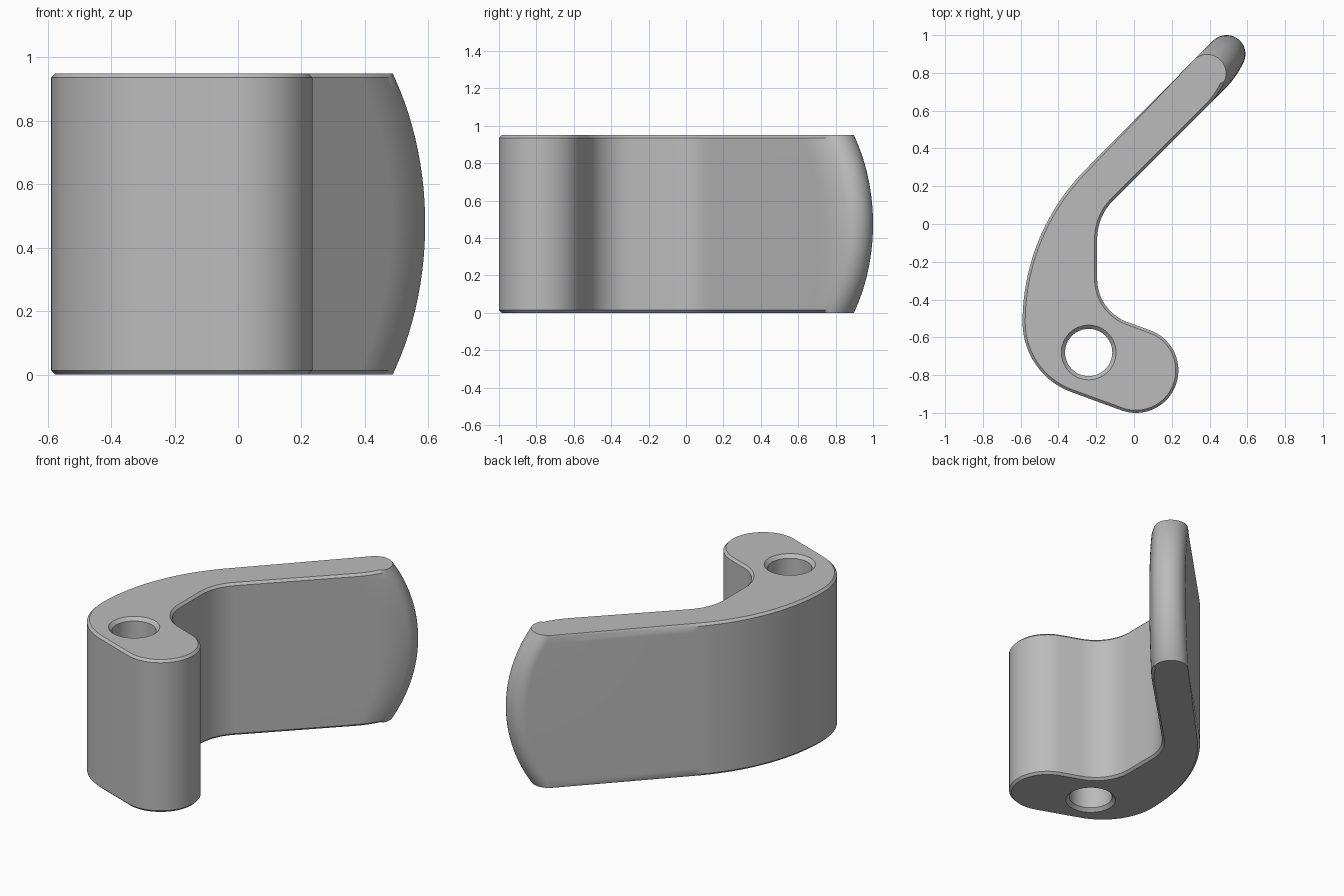
import bpy, bmesh
from math import cos, sin, radians, sqrt, pi
from mathutils import Vector

cube = bpy.data.objects.get("Cube")
if cube:
    bpy.data.objects.remove(cube, do_unlink=True)

HEIGHT, CHAMFER = 0.95, 0.014
HOLE, HOLE_R, HOLE_CHAMFER = (-0.24, -0.68), 0.125, 0.02
TIP_BOW = 0.85                      # radius of the bowed tip edge


def arc(cx, cy, r, a0, a1, steps, tip=False, inset=CHAMFER):
    """Outline points with outward normal, tip flag and edge chamfer."""
    side = 1 if a1 > a0 else -1     # clockwise arcs are concave
    pts = []
    for i in range(steps + 1):
        a = radians(a0 + (a1 - a0) * i / steps)
        d = Vector((cos(a), sin(a)))
        pts.append((Vector((cx, cy)) + d * r, d * side, tip, inset))
    return pts


# Side profile of the lever, counter-clockwise
outline = (
    arc(0.01, -0.775, 0.225, -110, 70, 36)              # foot lobe
    + arc(0.049, -0.29, 0.244, 250, 180, 16)            # lower inner fillet
    + arc(0.095, -0.08, 0.29, 180, 135, 12)             # upper inner fillet
    + arc(0.1275, 1.069, 0.5, -45, -25, 10, True)[:-1]  # soft side of tip
    + arc(0.49, 0.90, 0.10, -25, 135, 28, True, 0)      # round tip
    + arc(0.557, -0.52, 1.147, 135, 180, 24)[:-1]       # outer back
    + arc(-0.196, -0.52, 0.394, 180, 250, 20)           # heel
)


def body_ring(bm, z, edge):
    dz = z - HEIGHT / 2
    bow = sqrt(TIP_BOW ** 2 - dz ** 2) - TIP_BOW
    shift = Vector((bow, bow)) / sqrt(2)
    ring = []
    for p, n, tip, inset in outline:
        q = p - n * inset * edge + (shift if tip else Vector((0, 0)))
        ring.append(bm.verts.new((q.x, q.y, z)))
    return ring


def hole_ring(bm, z, r, steps=48):
    angles = [2 * pi * i / steps for i in range(steps)]
    return [bm.verts.new((HOLE[0] + r * cos(a), HOLE[1] + r * sin(a), z)) for a in angles]


def skin(bm, rings):
    for low, high in zip(rings, rings[1:]):
        for i in range(len(low)):
            j = (i + 1) % len(low)
            bm.faces.new((low[i], low[j], high[j], high[i]))


def loop_edges(bm, ring):
    return [bm.edges.get((ring[i - 1], ring[i])) for i in range(len(ring))]


bm = bmesh.new()

# Outer wall with chamfered rims
LEVELS = 24
body = [body_ring(bm, 0, 1)]
for k in range(LEVELS + 1):
    body.append(body_ring(bm, CHAMFER + (HEIGHT - 2 * CHAMFER) * k / LEVELS, 0))
body.append(body_ring(bm, HEIGHT, 1))
skin(bm, body)

# Pivot hole with countersunk rims
wide = HOLE_R + HOLE_CHAMFER
hole = [hole_ring(bm, z, r) for z, r in (
    (0, wide), (HOLE_CHAMFER, HOLE_R), (HEIGHT - HOLE_CHAMFER, HOLE_R), (HEIGHT, wide))]
skin(bm, hole)

# Flat caps around the hole
for end, up in ((0, -1), (-1, 1)):
    bmesh.ops.triangle_fill(
        bm, use_beauty=True, normal=(0, 0, up),
        edges=loop_edges(bm, body[end]) + loop_edges(bm, hole[end]))
bmesh.ops.recalc_face_normals(bm, faces=bm.faces)

mesh = bpy.data.meshes.new("lever_body")
bm.to_mesh(mesh)
bm.free()
lever = bpy.data.objects.new("lever_body", mesh)
bpy.context.collection.objects.link(lever)

# Plain grey finish
grey = bpy.data.materials.new("plain grey")
grey.use_nodes = True
colour = (0.5, 0.5, 0.5, 1)
grey.diffuse_color = colour
for node in grey.node_tree.nodes:
    if node.type == "BSDF_PRINCIPLED":
        node.inputs["Base Color"].default_value = colour
mesh.materials.append(grey)

bpy.ops.object.select_all(action="DESELECT")
lever.select_set(True)
bpy.context.view_layer.objects.active = lever
bpy.ops.object.shade_smooth_by_angle(angle=radians(30))
